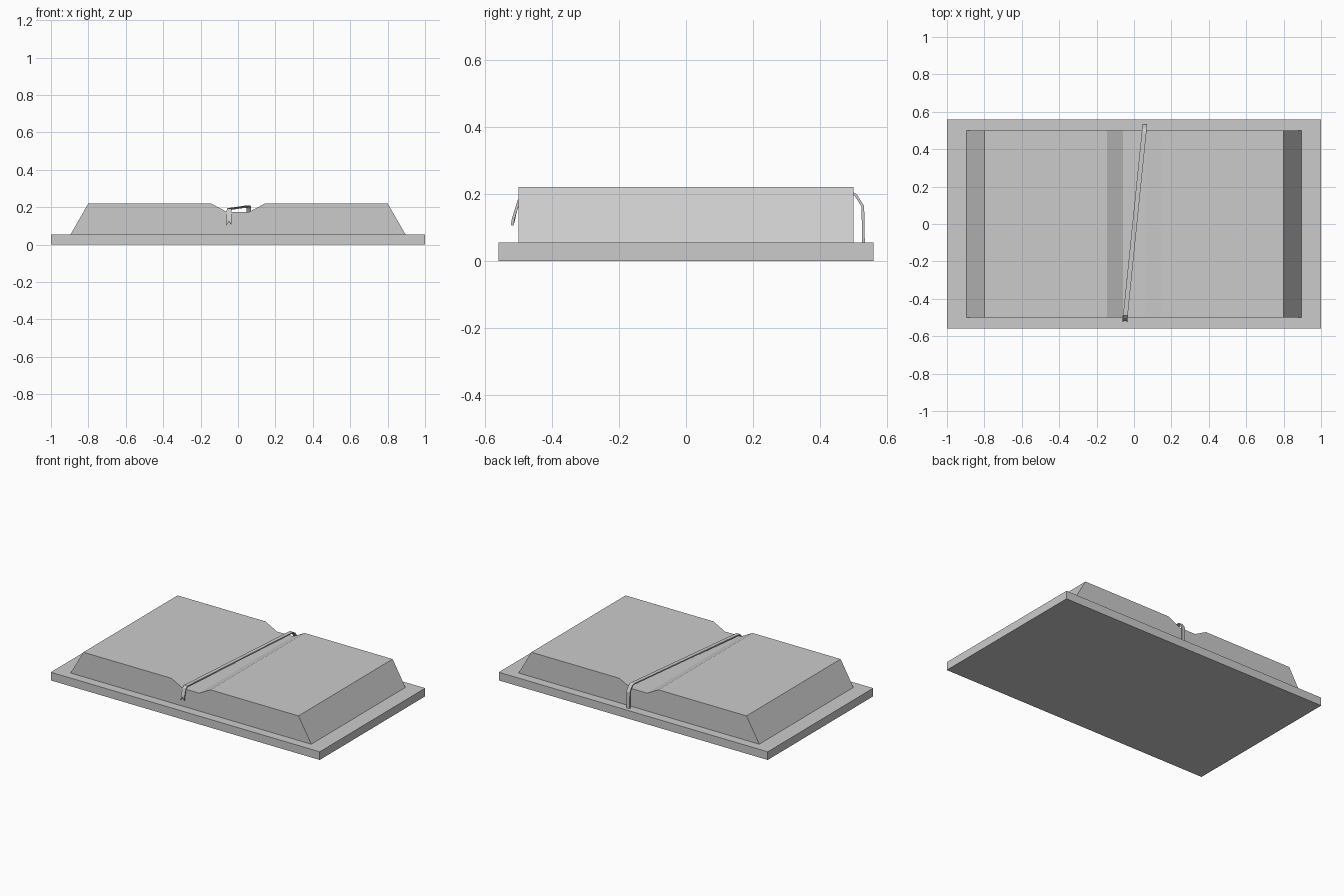
import bpy
from mathutils import Vector

if "Cube" in bpy.data.objects:
    bpy.data.objects.remove(bpy.data.objects["Cube"])


def make(name, verts, faces):
    me = bpy.data.meshes.new(name)
    me.from_pydata(verts, [], faces)
    me.update()
    ob = bpy.data.objects.new(name, me)
    bpy.context.collection.objects.link(ob)
    return ob


def extrude_y(name, profile, y):
    n = len(profile)
    verts = [(x, s * y, z) for s in (-1, 1) for x, z in profile]
    faces = [tuple(range(n)), tuple(range(2 * n - 1, n - 1, -1))]
    faces += [(i, i + n, (i + 1) % n + n, (i + 1) % n) for i in range(n)]
    return make(name, verts, faces)


# Hard cover
extrude_y("cover", [(-1, 0), (1, 0), (1, 0.055), (-1, 0.055)], 0.56)

# Open page block with a shallow central valley
half = [(0.895, 0.055), (0.8, 0.22), (0.145, 0.22), (0.06, 0.175)]
extrude_y("pages", [(-x, z) for x, z in half] + [(x, z) for x, z in reversed(half)], 0.5)

# Ribbon bookmark: centreline points, swept as a flat band
path = [(-0.048, -0.519, 0.106), (-0.048, -0.516, 0.125), (-0.048, -0.499, 0.18),
        (-0.046, -0.489, 0.19), (0.054, 0.492, 0.205), (0.057, 0.507, 0.196),
        (0.058, 0.528, 0.163), (0.058, 0.53, 0.055)]
path = [Vector(p) for p in path]
w, t = 0.0125, 0.004
side = Vector((1, 0, 0))
verts, faces = [], []
for i, p in enumerate(path):
    d = (path[min(i + 1, len(path) - 1)] - path[max(i - 1, 0)]).normalized()
    n = side.cross(d).normalized() * t
    # the middle column is raised at the free end to cut the swallowtail
    mid = p + (Vector((0, 0.005, 0.019)) if i == 0 else Vector())
    if i == 1:
        mid = p + Vector((0, 0.005, 0.015))
    cols = [p - side * w, mid, p + side * w]
    verts += [c + n for c in cols] + [c - n for c in reversed(cols)]
for i in range(len(path) - 1):
    a = i * 6
    faces += [(a + j, a + (j + 1) % 6, a + 6 + (j + 1) % 6, a + 6 + j) for j in range(6)]
e = (len(path) - 1) * 6
faces += [(0, 5, 4, 1), (1, 4, 3, 2), (e, e + 1, e + 4, e + 5), (e + 1, e + 2, e + 3, e + 4)]
make("ribbon_bookmark", verts, faces)
